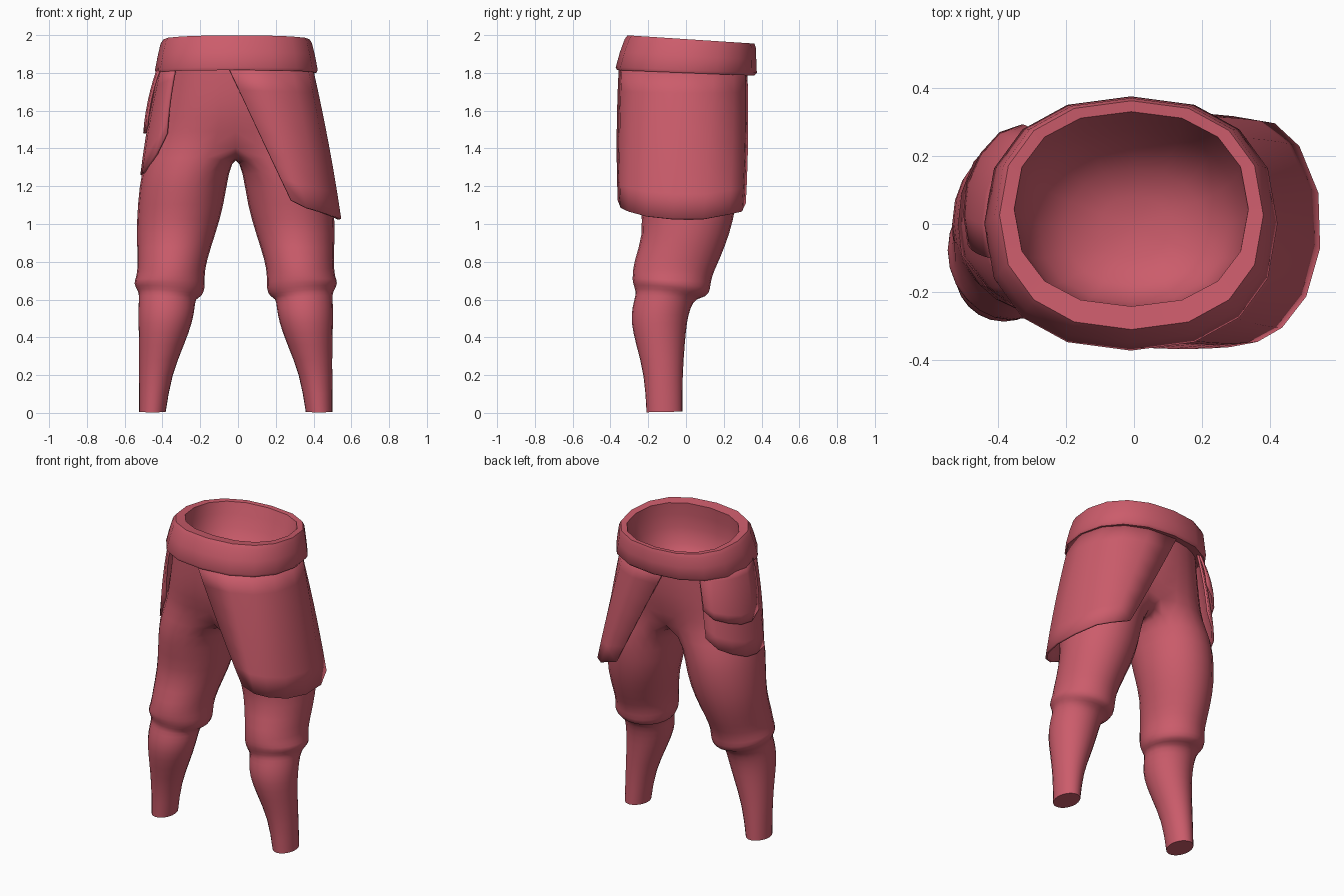
import bpy, bmesh
from math import sin, cos, radians, copysign
from mathutils import Vector

cube = bpy.data.objects.get("Cube")
if cube:
    bpy.data.objects.remove(cube)

# Single cloth colour
cloth = bpy.data.materials.new("rose_cloth")
cloth.use_nodes = True
rose = (0.6, 0.107, 0.147, 1)
cloth.diffuse_color = rose
shader = cloth.node_tree.nodes["Principled BSDF"]
shader.inputs["Base Color"].default_value = rose
shader.inputs["Roughness"].default_value = 0.8


def make_object(name, bm):
    bmesh.ops.recalc_face_normals(bm, faces=bm.faces)
    mesh = bpy.data.meshes.new(name)
    bm.to_mesh(mesh)
    bm.free()
    mesh.materials.append(cloth)
    obj = bpy.data.objects.new(name, mesh)
    bpy.context.collection.objects.link(obj)
    return obj


def smooth(obj, angle):
    bpy.ops.object.select_all(action="DESELECT")
    obj.select_set(True)
    bpy.context.view_layer.objects.active = obj
    bpy.ops.object.shade_smooth_by_angle(angle=radians(angle))


def direction(angle, power):
    """Point on a unit circle, squarer when the power is below one."""
    a = radians(angle)
    return [copysign(abs(v) ** power, v) for v in (cos(a), sin(a))]


def oval(bm, angles, z, x0, x1, y0, y1, slope=0, lean=0, grow=1, power=1):
    """Ring of vertices on an oval; slope and lean tilt it along y and x."""
    cx, cy = (x0 + x1) / 2, (y0 + y1) / 2
    rx, ry = grow * (x1 - x0) / 2, grow * (y1 - y0) / 2
    ring = []
    for a in angles:
        ux, uy = direction(a, power)
        dx, dy = rx * ux, ry * uy
        ring.append(bm.verts.new((cx + dx, cy + dy, z + slope * dy + lean * dx)))
    return ring


def bridge(bm, upper, lower, closed=True):
    count = len(upper)
    for i in range(count if closed else count - 1):
        j = (i + 1) % count
        bm.faces.new((upper[i], upper[j], lower[j], lower[i]))


# Trousers: half a pelvis and one leg, mirrored
bm = bmesh.new()
crease = bm.edges.layers.float.new("crease_edge")
half_angles = [-90 + 22.5 * i for i in range(9)]
leg_angles = [-120 + 30 * i for i in range(12)]

pelvis = [  # z, half width, front, back, pinch at the centre seam
    (1.86, 0.38, -0.33, 0.31, 0),
    (1.72, 0.395, -0.33, 0.31, 0),
    (1.56, 0.425, -0.32, 0.30, 0.04),
    (1.42, 0.46, -0.29, 0.28, 0.2),
]
previous = None
for z, w, front, back, pinch in pelvis:
    ring = oval(bm, half_angles, z, -w, w, front, back, grow=1.01, power=0.9)
    for seam in (ring[0], ring[-1]):
        seam.co = (0, seam.co.y * (1 - pinch), z)
    if previous:
        bridge(bm, previous, ring, closed=False)
    previous = ring

crotch = [bm.verts.new((0, y, 1.365)) for y in (0.12, 0.02, -0.1)]
previous = previous + crotch

leg = [  # z, inner, outer, front, back, slope, lean
    (1.28, 0.036, 0.502, -0.275, 0.28, 0, 0),
    (1.1, 0.06, 0.522, -0.245, 0.27, 0, 0),
    (0.95, 0.105, 0.527, -0.225, 0.235, 0, 0),
    (0.8, 0.155, 0.52, -0.28, 0.175, 0, 0),
    (0.72, 0.165, 0.525, -0.285, 0.135, 0, 0),
    (0.672, 0.16, 0.545, -0.285, 0.13, -0.1, 0.08),
    (0.63, 0.18, 0.52, -0.268, 0.113, -0.08, 0.1),
    (0.615, 0.212, 0.512, -0.268, 0.055, -0.05, 0.06),
    (0.56, 0.215, 0.517, -0.286, 0.025, 0, 0),
    (0.48, 0.228, 0.517, -0.293, 0.005, 0, 0),
    (0.37, 0.268, 0.512, -0.268, -0.005, 0, 0),
    (0.2, 0.34, 0.512, -0.22, -0.018, 0, 0),
    (0.005, 0.37, 0.512, -0.21, -0.018, 0.02, 0),
]
for z, inner, outer, front, back, slope, lean in leg:
    ring = oval(bm, leg_angles, z, inner, outer, front, back, slope, lean, 1.035)
    bridge(bm, previous, ring)
    previous = ring
sole = bm.faces.new(previous)
for edge in sole.edges:
    edge[crease] = 1

trousers = make_object("trousers", bm)
trousers.location.x = -0.012
mirror = trousers.modifiers.new("mirror", "MIRROR")
mirror.use_clip = True
subdivide = trousers.modifiers.new("subdivide", "SUBSURF")
subdivide.levels = subdivide.render_levels = 1
smooth(trousers, 75)

# Waistband with a rolled rim and a hollow inside
bm = bmesh.new()
band_angles = [22.5 * i for i in range(16)]
band = [  # z, right, left, front, back, slope
    (1.81, -0.38, 0.36, -0.31, 0.30, -0.04),
    (1.80, -0.435, 0.415, -0.365, 0.36, -0.04),
    (1.815, -0.44, 0.422, -0.372, 0.375, -0.04),
    (1.89, -0.425, 0.408, -0.35, 0.372, -0.055),
    (1.955, -0.41, 0.392, -0.325, 0.37, -0.065),
    (1.977, -0.395, 0.38, -0.31, 0.362, -0.065),
    (1.972, -0.352, 0.336, -0.242, 0.33, -0.065),
    (1.90, -0.345, 0.33, -0.248, 0.305, -0.05),
    (1.82, -0.325, 0.31, -0.25, 0.275, -0.03),
    (1.73, -0.28, 0.275, -0.23, 0.23, 0),
    (1.66, -0.2, 0.2, -0.18, 0.16, 0),
    (1.63, -0.1, 0.1, -0.1, 0.08, 0),
]
previous = None
for z, *extent, slope in band:
    ring = oval(bm, band_angles, z, *extent, slope=slope, power=0.87)
    if previous:
        bridge(bm, previous, ring)
    previous = ring
middle = bm.verts.new((0, -0.01, 1.62))
for i, vert in enumerate(previous):
    bm.faces.new((vert, previous[(i + 1) % len(previous)], middle))
smooth(make_object("waistband", bm), 50)


def flap(name, start, end, hem, width, bulge):
    """Cloth sheet hung from the waistband down to the hem points."""
    bm = bmesh.new()
    rows = 6
    columns = []
    for i, point in enumerate(hem):
        ux, uy = direction(start + (end - start) * i / (len(hem) - 1), 0.87)
        out = Vector((ux, uy, 0))
        top = Vector((-0.01 + width * ux, -0.015 + 0.335 * uy, 1.825))
        columns.append([
            bm.verts.new(top.lerp(Vector(point), r / rows)
                         + out * bulge * 4 * r / rows * (1 - r / rows))
            for r in range(rows + 1)])
    for left, right in zip(columns, columns[1:]):
        bridge(bm, left, right, closed=False)
    obj = make_object(name, bm)
    thick = obj.modifiers.new("thickness", "SOLIDIFY")
    thick.thickness = 0.014
    thick.offset = 0
    smooth(obj, 45)


# Long flap over the left hip
flap("left_hip_flap", -94, 97, [
    (0.28, -0.355, 1.125), (0.36, -0.34, 1.085), (0.43, -0.30, 1.065),
    (0.50, -0.21, 1.04), (0.54, -0.07, 1.025), (0.535, 0.09, 1.025),
    (0.48, 0.225, 1.05), (0.41, 0.29, 1.065), (0.29, 0.31, 1.11),
], 0.4, 0.008)

# Two short overlapping flaps on the right hip
flap("right_hip_under_flap", 219, 128, [
    (-0.375, -0.215, 1.48), (-0.43, -0.18, 1.37), (-0.5, -0.09, 1.27),
    (-0.51, 0.0, 1.26), (-0.5, 0.09, 1.27), (-0.465, 0.18, 1.31),
    (-0.405, 0.245, 1.35), (-0.34, 0.28, 1.42),
], 0.4, 0.008)
flap("right_hip_over_flap", 192, 127, [
    (-0.482, -0.06, 1.52), (-0.495, 0.03, 1.48), (-0.485, 0.12, 1.49),
    (-0.445, 0.205, 1.52), (-0.39, 0.265, 1.55), (-0.33, 0.285, 1.6),
], 0.412, 0.012)
